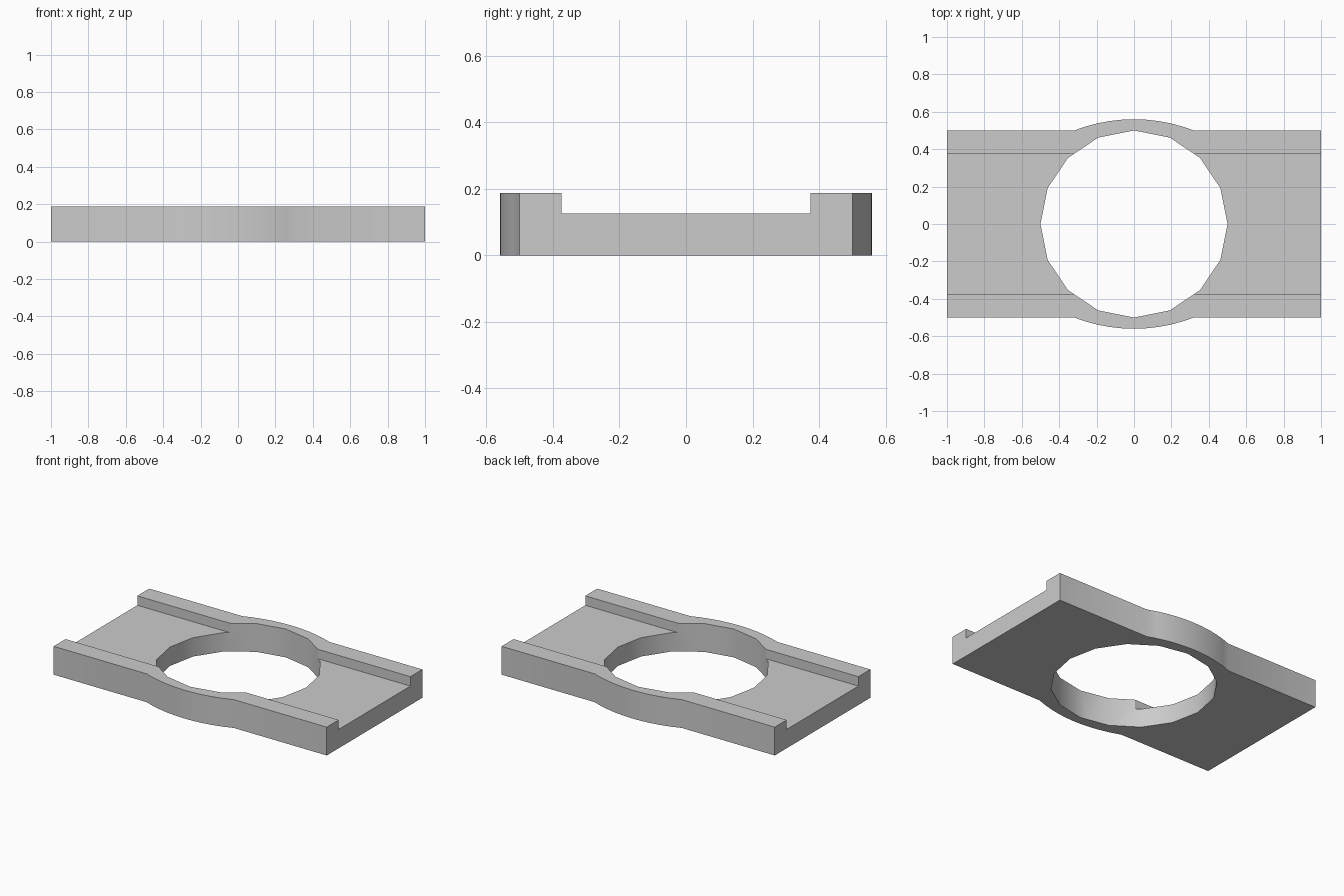
import bpy, bmesh, math

if "Cube" in bpy.data.objects:
    bpy.data.objects.remove(bpy.data.objects["Cube"])

H, FLOOR = 0.1875, 0.125


def prism(name, pts, z0, z1):
    """Extrude a counter-clockwise outline from z0 to z1."""
    bm = bmesh.new()
    face = bm.faces.new([bm.verts.new((x, y, z0)) for x, y in pts])
    top = bmesh.ops.extrude_face_region(bm, geom=[face])["geom"]
    bmesh.ops.translate(bm, vec=(0, 0, z1 - z0),
                        verts=[v for v in top if isinstance(v, bmesh.types.BMVert)])
    bmesh.ops.recalc_face_normals(bm, faces=bm.faces)
    mesh = bpy.data.meshes.new(name)
    bm.to_mesh(mesh)
    bm.free()
    obj = bpy.data.objects.new(name, mesh)
    bpy.context.collection.objects.link(obj)
    return obj


# Plate outline: rectangle whose long sides bulge around the hole
half, rise, n = 0.32, 0.06, 10
r = (half ** 2 + rise ** 2) / (2 * rise)
a = math.asin(half / r)
bulge = [(r * math.sin(a - 2 * a * i / n),
          0.5 + rise - r + r * math.cos(a - 2 * a * i / n)) for i in range(n + 1)]
side = [(1, 0.5)] + bulge + [(-1, 0.5)]
plate = prism("channel_plate", side + [(-x, -y) for x, y in side], 0, H)

# Cutters: sunken channel between the rails, and the 16-sided hole
channel = prism("channel_cutter", [(-1.2, -0.375), (1.2, -0.375), (1.2, 0.375), (-1.2, 0.375)],
                FLOOR, 0.4)
hole = prism("hole_cutter", [(0.5 * math.cos(i * math.pi / 8), 0.5 * math.sin(i * math.pi / 8))
                             for i in range(16)], -0.1, 0.5)

bpy.context.view_layer.objects.active = plate
plate.select_set(True)
for cutter in (channel, hole):
    mod = plate.modifiers.new(cutter.name, "BOOLEAN")
    mod.operation, mod.solver, mod.object = "DIFFERENCE", "EXACT", cutter
    bpy.ops.object.modifier_apply(modifier=mod.name)
    bpy.data.objects.remove(cutter)

bpy.ops.object.shade_smooth_by_angle(angle=math.radians(30))
